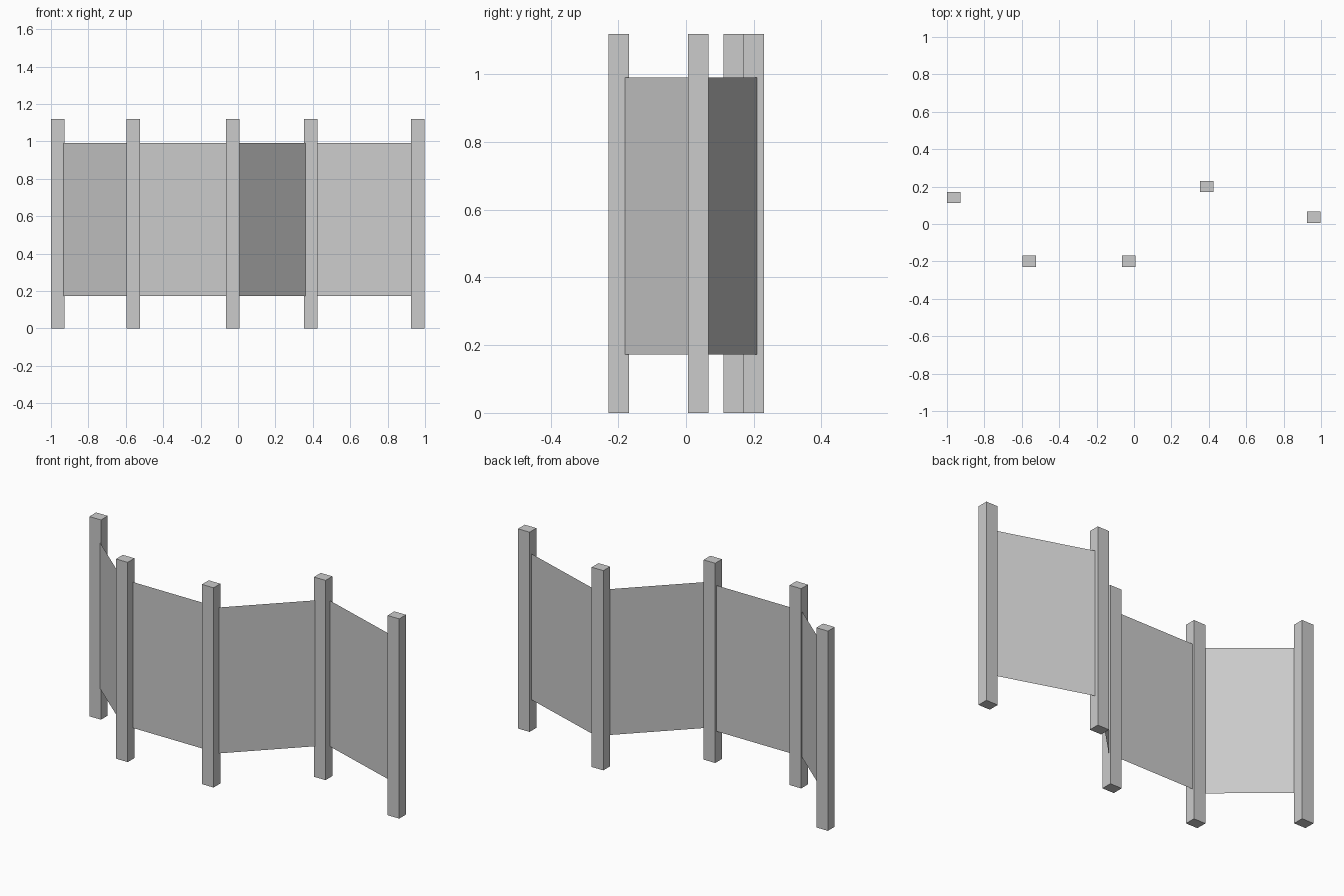
import bpy

if "Cube" in bpy.data.objects:
    bpy.data.objects.remove(bpy.data.objects["Cube"])

POSTS = [(-0.964, 0.141), (-0.56, -0.199), (-0.027, -0.199), (0.388, 0.2), (0.96, 0.036)]
# Line the screen cloth follows through the posts
CLOTH = [(-0.964, 0.137), (-0.59, -0.181), (0.008, -0.181), (0.406, 0.216), (0.96, 0.036)]
POST_SIZE = (0.072, 0.06, 1.12)
BOTTOM, TOP = 0.173, 0.991

# Square posts
for i, (x, y) in enumerate(POSTS, 1):
    bpy.ops.mesh.primitive_cube_add(size=1, location=(x, y, POST_SIZE[2] / 2))
    post = bpy.context.object
    post.name = f"post_{i}"
    post.scale = POST_SIZE

# Thin cloth panels stretched between neighbouring posts
for i, (a, b) in enumerate(zip(CLOTH, CLOTH[1:]), 1):
    mesh = bpy.data.meshes.new(f"panel_{i}")
    mesh.from_pydata([(*a, BOTTOM), (*b, BOTTOM), (*b, TOP), (*a, TOP)], [], [(0, 1, 2, 3)])
    bpy.context.collection.objects.link(bpy.data.objects.new(f"panel_{i}", mesh))
